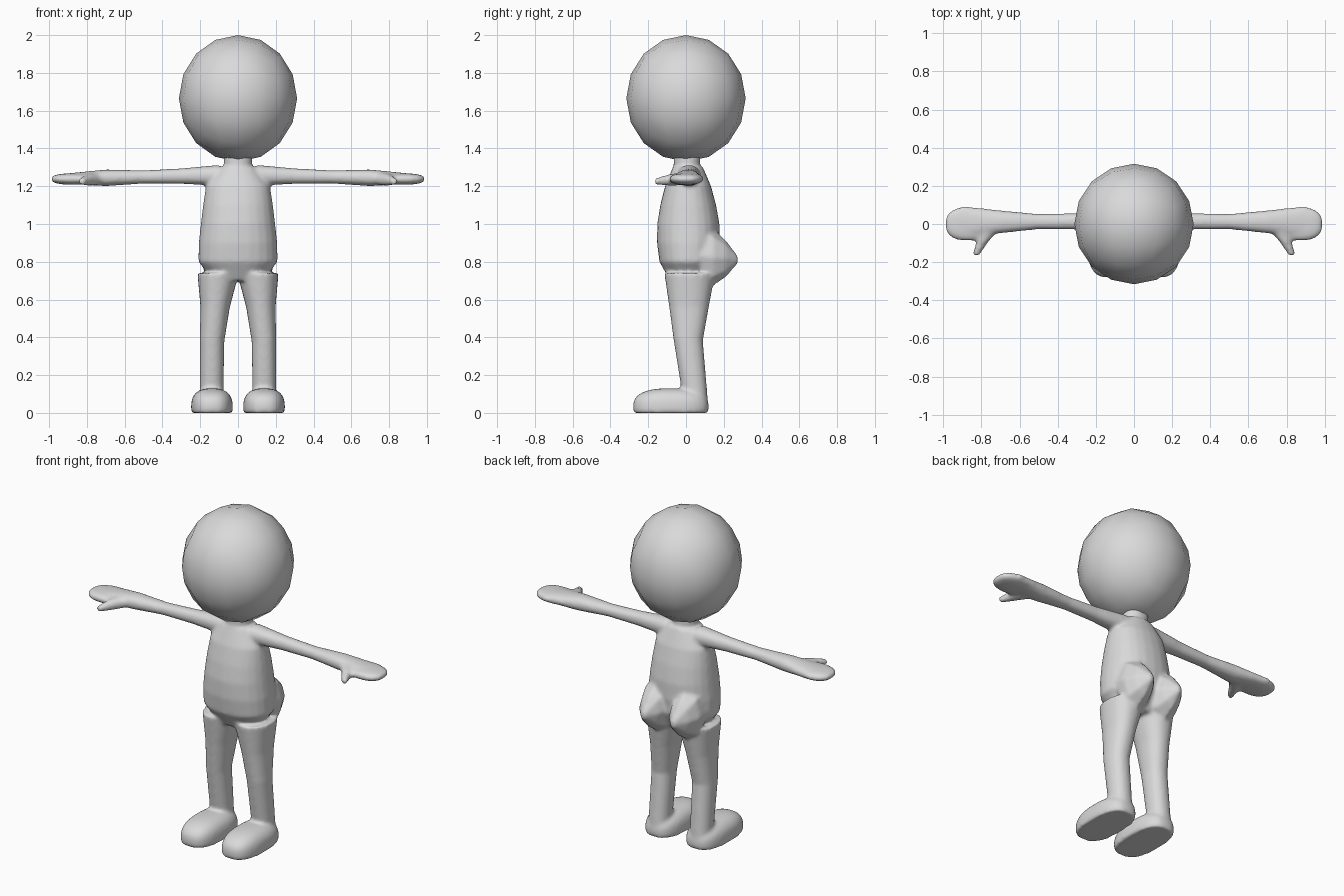
import bpy, bmesh
from math import sin, cos, pi, tan, copysign
from mathutils import Vector

cube = bpy.data.objects.get("Cube")
if cube:
    bpy.data.objects.remove(cube)

grey = bpy.data.materials.new("plain_grey")
grey.use_nodes = True
colour = (0.7, 0.7, 0.7, 1)
grey.diffuse_color = colour
grey.node_tree.nodes["Principled BSDF"].inputs["Base Color"].default_value = colour


def finish(bm, name):
    """Turn the bmesh into a named, smooth-shaded object."""
    bmesh.ops.recalc_face_normals(bm, faces=bm.faces)
    for face in bm.faces:
        face.smooth = True
    mesh = bpy.data.meshes.new(name)
    bm.to_mesh(mesh)
    bm.free()
    mesh.materials.append(grey)
    obj = bpy.data.objects.new(name, mesh)
    bpy.context.collection.objects.link(obj)
    return obj


def pad(bm, centre, radii, power):
    """Rounded pad; a higher power makes it boxier."""
    for vert in bmesh.ops.create_icosphere(bm, subdivisions=5, radius=1)["verts"]:
        d = vert.co / sum(abs(k) ** power for k in vert.co) ** (1 / power)
        vert.co = Vector(centre) + d * Vector(radii)
        # Anything reaching below the ground becomes a flat sole
        vert.co.z = max(vert.co.z, 0)


def limb(bm, axis, start, end, radii, sides=24, power=2.2):
    """Closed skin over evenly spaced rounded sections set square to an axis."""
    start, end = Vector(start), Vector(end)
    across = [i for i in range(3) if i != axis]
    rings = []
    for step, pair in enumerate(radii):
        centre = start.lerp(end, step / (len(radii) - 1))
        ring = []
        for i in range(sides):
            point = centre.copy()
            angle = 2 * pi * i / sides
            for k, radius, wave in zip(across, pair, (cos(angle), sin(angle))):
                point[k] += radius * copysign(abs(wave) ** (2 / power), wave)
            ring.append(bm.verts.new(point))
        rings.append(ring)
    for low, high in zip(rings, rings[1:]):
        for i in range(sides):
            bm.faces.new((low[i - 1], low[i], high[i], high[i - 1]))
    bm.faces.new(rings[0])
    bm.faces.new(rings[-1])


X, Y, Z = range(3)

# Head, sixteen-sided and a little taller than wide
bm = bmesh.new()
bmesh.ops.create_cube(bm, size=2)
bmesh.ops.subdivide_edges(bm, edges=bm.edges[:], cuts=3, use_grid_fill=True)
for vert in bm.verts:
    d = Vector([tan(k * pi / 4) for k in vert.co]).normalized()
    vert.co = Vector((0, 0, 1.665)) + d * Vector((0.313, 0.316, 0.335))
finish(bm, "head")

# Torso, widest at the hips
bm = bmesh.new()
limb(bm, Z, (0, 0.015, 0.7), (0, 0.01, 1.3),
     [(0.13, 0.1), (0.21, 0.155), (0.208, 0.167), (0.197, 0.165),
      (0.185, 0.148), (0.17, 0.122), (0.1, 0.08)])

# Neck
limb(bm, Z, (0, 0.005, 1.27), (0, 0.005, 1.37), [(0.075, 0.07)] * 2)

for side in (1, -1):
    # Shin and thigh
    limb(bm, Z, (side * 0.14, 0.055, 0.03), (side * 0.137, 0.01, 0.4),
         [(0.062, 0.064), (0.065, 0.078)])
    limb(bm, Z, (side * 0.137, 0.012, 0.38), (side * 0.105, 0.02, 0.74),
         [(0.065, 0.077), (0.078, 0.105), (0.11, 0.135)])

    # Foot
    pad(bm, (side * 0.138, -0.08, 0.03), (0.11, 0.2, 0.1), power=2.6)

    # Buttock, faceted and pointing back
    limb(bm, Y, (side * 0.1, 0.08, 0.83), (side * 0.1, 0.275, 0.81),
         [(0.1, 0.155), (0.1, 0.15), (0.07, 0.1), (0.015, 0.02)],
         sides=8, power=2)

    # Arm
    limb(bm, X, (side * 0.1, 0.015, 1.258), (side * 0.9, 0.01, 1.24),
         [(0.06, 0.055), (0.043, 0.041), (0.04, 0.035), (0.06, 0.044),
          (0.085, 0.028)])

    # Mitten hand
    pad(bm, (side * 0.87, 0, 1.238), (0.12, 0.088, 0.03), power=2.5)

    # Thumb
    limb(bm, Y, (side * 0.76, -0.02, 1.24), (side * 0.83, -0.165, 1.225),
         [(0.06, 0.035), (0.032, 0.03), (0.018, 0.016)])

body = finish(bm, "body")

# Fuse the limbs into one soft skin
fuse = body.modifiers.new("fuse", "REMESH")
fuse.mode = "VOXEL"
fuse.voxel_size = 0.01
fuse.use_smooth_shade = True
soften = body.modifiers.new("soften", "SMOOTH")
soften.factor = 0.5
soften.iterations = 8
